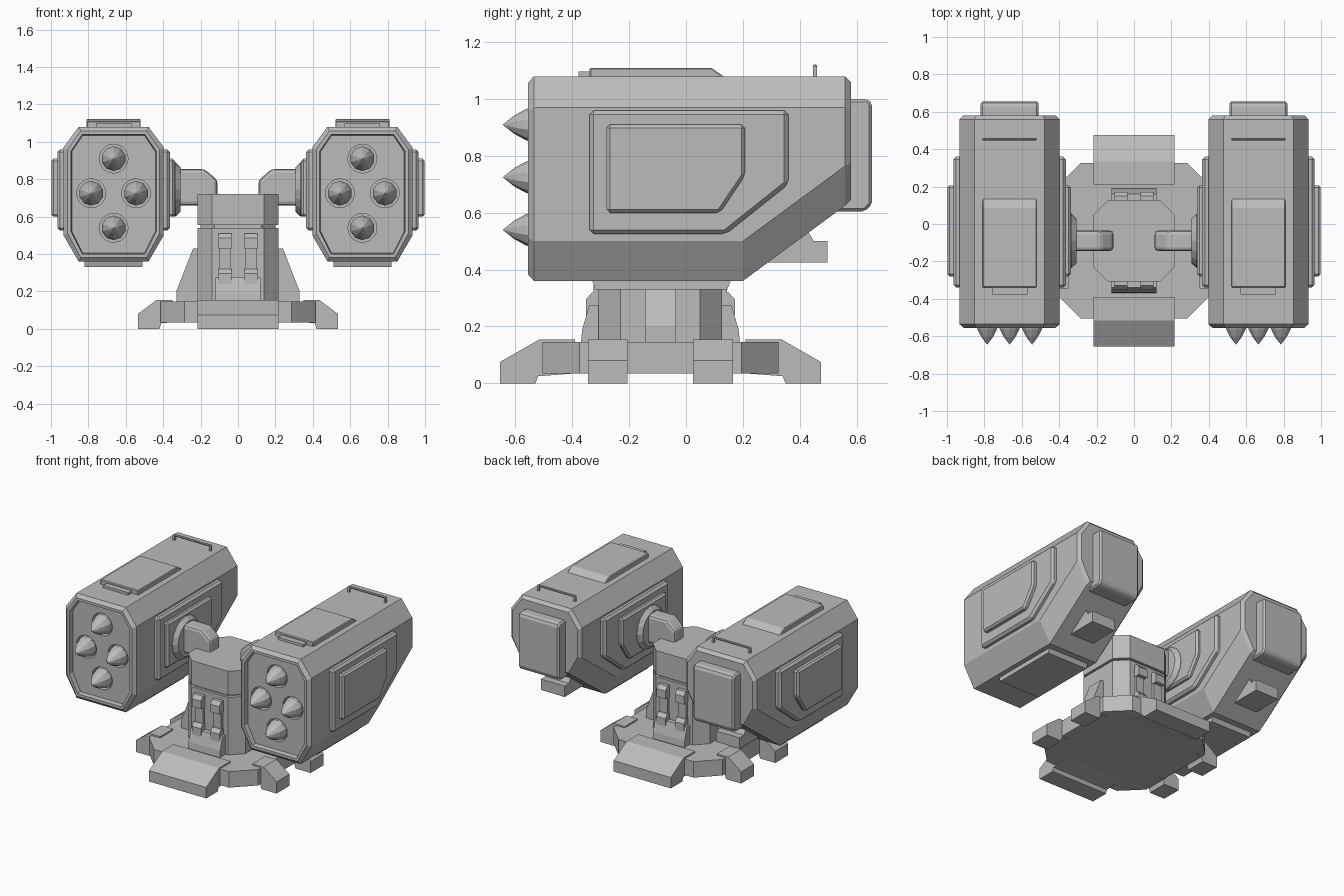
import bpy, bmesh, math
from mathutils import Matrix, Vector

if "Cube" in bpy.data.objects:
    bpy.data.objects.remove(bpy.data.objects["Cube"])

grey = bpy.data.materials.new("plain_grey")
grey.use_nodes = True
grey.diffuse_color = (0.5, 0.5, 0.5, 1)
grey.node_tree.nodes["Principled BSDF"].inputs["Base Color"].default_value = (0.5, 0.5, 0.5, 1)

CY = -0.09    # centre of the base along y
PX = 0.665    # centre of a pod along x


def finish(name, bm, mirror="x", bevel=0, segments=1, origin_y=0):
    bmesh.ops.recalc_face_normals(bm, faces=bm.faces)
    mesh = bpy.data.meshes.new(name)
    bm.to_mesh(mesh)
    bm.free()
    mesh.materials.append(grey)
    obj = bpy.data.objects.new(name, mesh)
    obj.location.y = origin_y
    bpy.context.collection.objects.link(obj)
    if bevel:
        mod = obj.modifiers.new("Bevel", "BEVEL")
        mod.width, mod.segments = bevel, segments
    if mirror:
        mod = obj.modifiers.new("Mirror", "MIRROR")
        mod.use_axis = ["x" in mirror, "y" in mirror, False]
        mod.use_mirror_merge = False
    return obj


def loft(rings):
    """Skin a list of equal-length rings and cap both ends."""
    bm = bmesh.new()
    loops = [[bm.verts.new(p) for p in ring] for ring in rings]
    for a, b in zip(loops, loops[1:]):
        for i in range(len(a)):
            j = (i + 1) % len(a)
            bm.faces.new((a[i], a[j], b[j], b[i]))
    bm.faces.new(loops[0])
    bm.faces.new(loops[-1])
    return bm


def prism(name, axis, pts, lo, hi, **kw):
    """Extrude a 2D outline along x, y or z."""
    place = {"x": lambda a, b, t: (t, a, b),
             "y": lambda a, b, t: (a, t, b),
             "z": lambda a, b, t: (a, b, t)}[axis]
    return finish(name, loft([[place(a, b, t) for a, b in pts] for t in (lo, hi)]), **kw)


def rect(a0, a1, b0, b1):
    return [(a0, b0), (a1, b0), (a1, b1), (a0, b1)]


def octagon(half, flat):
    pts = [(flat, half), (half, flat), (half, -flat), (flat, -half)]
    return pts + [(-a, -b) for a, b in pts]


# Base and column
prism("base_plate", "z", octagon(0.415, 0.285), 0.035, 0.145, mirror="", origin_y=CY)
prism("column", "z", octagon(0.217, 0.14), 0.14, 0.54, mirror="", origin_y=CY)
prism("neck", "z", octagon(0.2, 0.125), 0.53, 0.565, mirror="", origin_y=CY)
prism("column_head", "z", octagon(0.217, 0.14), 0.555, 0.72, mirror="", origin_y=CY)
prism("side_gusset", "y", [(0.2, 0.14), (0.33, 0.14), (0.33, 0.2), (0.24, 0.43), (0.2, 0.43)],
      -0.055, 0.055, origin_y=CY)

# Feet, mirrored about the base centre
prism("end_foot", "x", [(0.3, 0.035), (0.43, 0.025), (0.44, 0), (0.565, 0), (0.565, 0.075),
                        (0.425, 0.155), (0.3, 0.155)], -0.217, 0.217, mirror="y", origin_y=CY)
prism("side_foot", "y", [(0.35, 0.035), (0.41, 0.03), (0.42, 0), (0.535, 0), (0.535, 0.08),
                         (0.435, 0.155), (0.35, 0.155)], 0.115, 0.255, mirror="xy", origin_y=CY)

# Ladder brackets on the front and back of the column
prism("bracket_block", "x", [(0.2, 0.14), (0.28, 0.14), (0.275, 0.19), (0.25, 0.275), (0.2, 0.275)],
      -0.12, 0.12, mirror="y", origin_y=CY)
prism("bracket_rail", "x", rect(0.2, 0.235, 0.2, 0.51), 0.04, 0.1, mirror="xy", origin_y=CY)
for part, z in (("lower", 0.24), ("upper", 0.43)):
    prism(part + "_bracket_clamp", "x",
          [(0.2, z), (0.262, z), (0.262, z + 0.055), (0.24, z + 0.08), (0.2, z + 0.08)],
          0.036, 0.104, mirror="xy", origin_y=CY)

# Arms and their round mounts
prism("arm", "y", [(0.33, 0.66), (0.33, 0.855), (0.18, 0.855), (0.11, 0.795), (0.11, 0.66)],
      -0.145, -0.035, bevel=0.02, segments=2)
bm = loft([[(x, CY + r * math.cos(i * math.pi / 8), 0.745 + r * math.sin(i * math.pi / 8))
            for i in range(16)] for x, r in ((0.37, 0.145), (0.335, 0.145), (0.308, 0.12))])
finish("arm_mount", bm)


# Pod shell: chamfered section, raised floor at the rear, recessed front
def section(y, inset=0, rise=0):
    w, f = 0.268 - inset, 0.187 - inset * 0.5
    top, low = 1.08 - inset, 0.36 + inset + rise
    c = 0.11 - inset * 0.5
    half = [(f, top), (w, top - c), (w, low + c + 0.03), (f, low)]
    return [(PX + a, y, z) for a, z in half] + [(PX - a, y, z) for a, z in reversed(half)]


shell = finish("pod_shell", loft([
    section(-0.525, 0.045), section(-0.555, 0.04), section(-0.555, 0.022), section(-0.535),
    section(0.2), section(0.56, 0, 0.265), section(0.58, 0.02, 0.265)]), mirror="")

# Missiles seated in round tubes cut into the front
missiles, holes = bmesh.new(), bmesh.new()
turn = Matrix.Rotation(math.pi / 2, 4, "X")
for dx, dz in ((0, 0.185), (0, -0.185), (0.12, 0), (-0.12, 0)):
    at = Vector((PX + dx, 0, 0.725 + dz))
    bmesh.ops.create_cone(holes, cap_ends=True, segments=20, radius1=0.077, radius2=0.077,
                          depth=0.1, matrix=Matrix.Translation(at + Vector((0, -0.53, 0))) @ turn)
    stages = ((-0.47, 0.066), (-0.53, 0.066), (-0.565, 0.054), (-0.605, 0.032), (-0.645, 0))
    for (y0, r0), (y1, r1) in zip(stages, stages[1:]):
        mid = at + Vector((0, (y0 + y1) / 2, 0))
        bmesh.ops.create_cone(missiles, cap_ends=False, segments=10, radius1=r0, radius2=r1,
                              depth=y0 - y1, matrix=Matrix.Translation(mid) @ turn)
bmesh.ops.remove_doubles(missiles, verts=missiles.verts, dist=0.0005)
finish("missiles", missiles)
cutter = finish("tube_cutter", holes, mirror="")
cutter.hide_render = True
cut = shell.modifiers.new("Tubes", "BOOLEAN")
cut.operation, cut.object, cut.solver = "DIFFERENCE", cutter, "EXACT"
bpy.context.view_layer.objects.active = shell
bpy.ops.object.modifier_apply(modifier=cut.name)
bpy.data.objects.remove(cutter)
mod = shell.modifiers.new("Mirror", "MIRROR")
mod.use_mirror_merge = False

# Stepped panels on both sides of each pod
large = [(-0.34, 0.525), (0.14, 0.525), (0.36, 0.7), (0.36, 0.96), (-0.34, 0.96)]
small = [(-0.28, 0.6), (0.12, 0.6), (0.207, 0.73), (0.207, 0.91), (-0.28, 0.91)]
prism("outer_large_panel", "x", large, 0.91, 0.966, bevel=0.015)
prism("outer_small_panel", "x", small, 0.94, 0.998, bevel=0.012)
prism("inner_large_panel", "x", large, 0.364, 0.42, bevel=0.015)
prism("inner_small_panel", "x", small, 0.338, 0.39, bevel=0.012)

# Top hatch, its latch, and the carrying rail
prism("top_hatch", "x", [(-0.34, 1.06), (0.14, 1.06), (0.14, 1.075), (0.09, 1.11), (-0.34, 1.11)],
      PX - 0.145, PX + 0.145, bevel=0.005)
prism("hatch_latch", "x", rect(-0.378, -0.33, 1.06, 1.097), PX - 0.095, PX + 0.095)
prism("rail_bar", "x", rect(0.447, 0.461, 1.107, 1.121), PX - 0.145, PX + 0.145, bevel=0.004)
for side, x in (("inner", PX - 0.138), ("outer", PX + 0.138)):
    prism(side + "_rail_post", "z", rect(x - 0.007, x + 0.007, 0.447, 0.461), 1.06, 1.115)

# Rear cover, belly panel and belly block
prism("rear_cover", "x", [(0.5, 0.605), (0.63, 0.605), (0.655, 0.63), (0.655, 0.985),
                          (0.64, 1.0), (0.5, 1.0)], PX - 0.155, PX + 0.155, bevel=0.014)
prism("belly_panel", "x", [(-0.335, 0.38), (-0.32, 0.33), (0.145, 0.33), (0.165, 0.38)],
      PX - 0.155, PX + 0.155)
prism("belly_block", "x", [(0.28, 0.425), (0.497, 0.425), (0.497, 0.5), (0.45, 0.5),
                           (0.42, 0.55), (0.28, 0.48)], PX - 0.09, PX + 0.09)
